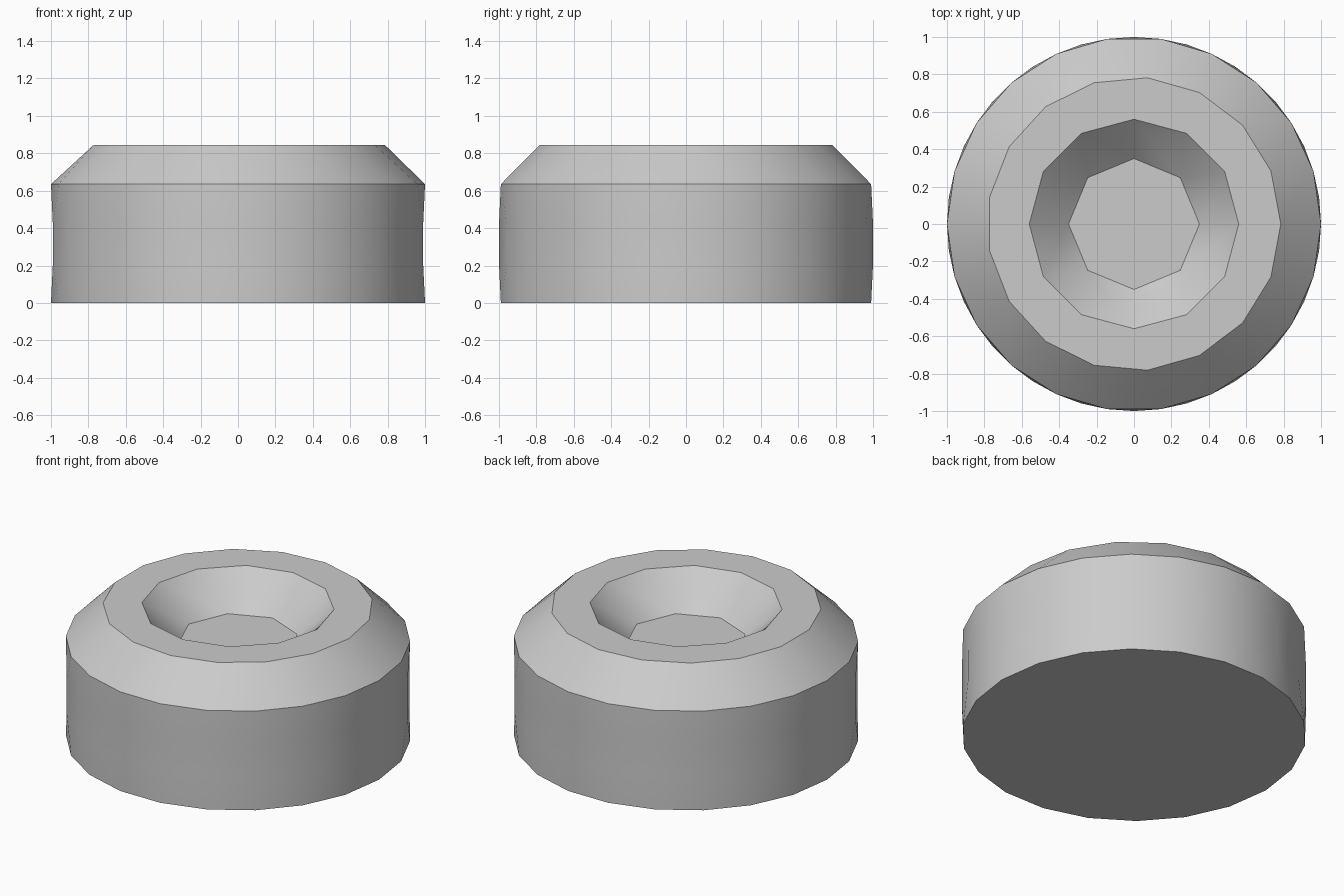
import bpy, bmesh
from math import cos, sin, tau

cube = bpy.data.objects.get("Cube")
if cube:
    bpy.data.objects.remove(cube, do_unlink=True)

# Single grey material
grey = bpy.data.materials.new("grey")
grey.use_nodes = True
colour = (0.6, 0.6, 0.6, 1)
grey.diffuse_color = colour
grey.node_tree.nodes["Principled BSDF"].inputs["Base Color"].default_value = colour

bm = bmesh.new()


def make_ring(radius, z, sides, shift=0.0):
    """Ring of vertices with their angles; shift is in steps."""
    angles = [(i + shift) * tau / sides for i in range(sides)]
    verts = [bm.verts.new((radius * cos(a), radius * sin(a), z)) for a in angles]
    return verts, angles


def bridge(lower, upper):
    """Triangle band between rings that may differ in side count."""
    (va, aa), (vb, ab) = lower, upper
    na, nb = len(va), len(vb)
    i = j = 0
    while i < na or j < nb:
        next_a = aa[0] + tau * (i + 1) / na
        next_b = ab[0] + tau * (j + 1) / nb
        a, b = va[i % na], vb[j % nb]
        if j == nb or (i < na and next_a <= next_b):
            bm.faces.new((a, va[(i + 1) % na], b))
            i += 1
        else:
            bm.faces.new((a, vb[(j + 1) % nb], b))
            j += 1


# Outer wall with staggered rows, chamfer, flat rim, then the sunken dish
rings = [
    make_ring(1.0, 0.0, 22),
    make_ring(1.0, 0.21, 22, 0.5),
    make_ring(1.0, 0.42, 22, 0.5),
    make_ring(1.0, 0.635, 22),
    make_ring(0.785, 0.845, 17),
    make_ring(0.56, 0.845, 12),
    make_ring(0.35, 0.635, 8),
]
for lower, upper in zip(rings, rings[1:]):
    bridge(lower, upper)

# Underside and dish floor
bm.faces.new(rings[0][0])
bm.faces.new(rings[-1][0])
bmesh.ops.recalc_face_normals(bm, faces=bm.faces[:])

# Smooth bands, with sharp creases where the profile turns
for face in bm.faces:
    face.smooth = True
for index, (verts, _) in enumerate(rings):
    if index in (1, 2):
        continue
    for a, b in zip(verts, verts[1:] + verts[:1]):
        bm.edges.get((a, b)).smooth = False

mesh = bpy.data.meshes.new("dished_foot")
bm.to_mesh(mesh)
bm.free()
mesh.materials.append(grey)
foot = bpy.data.objects.new("dished_foot", mesh)
bpy.context.collection.objects.link(foot)
